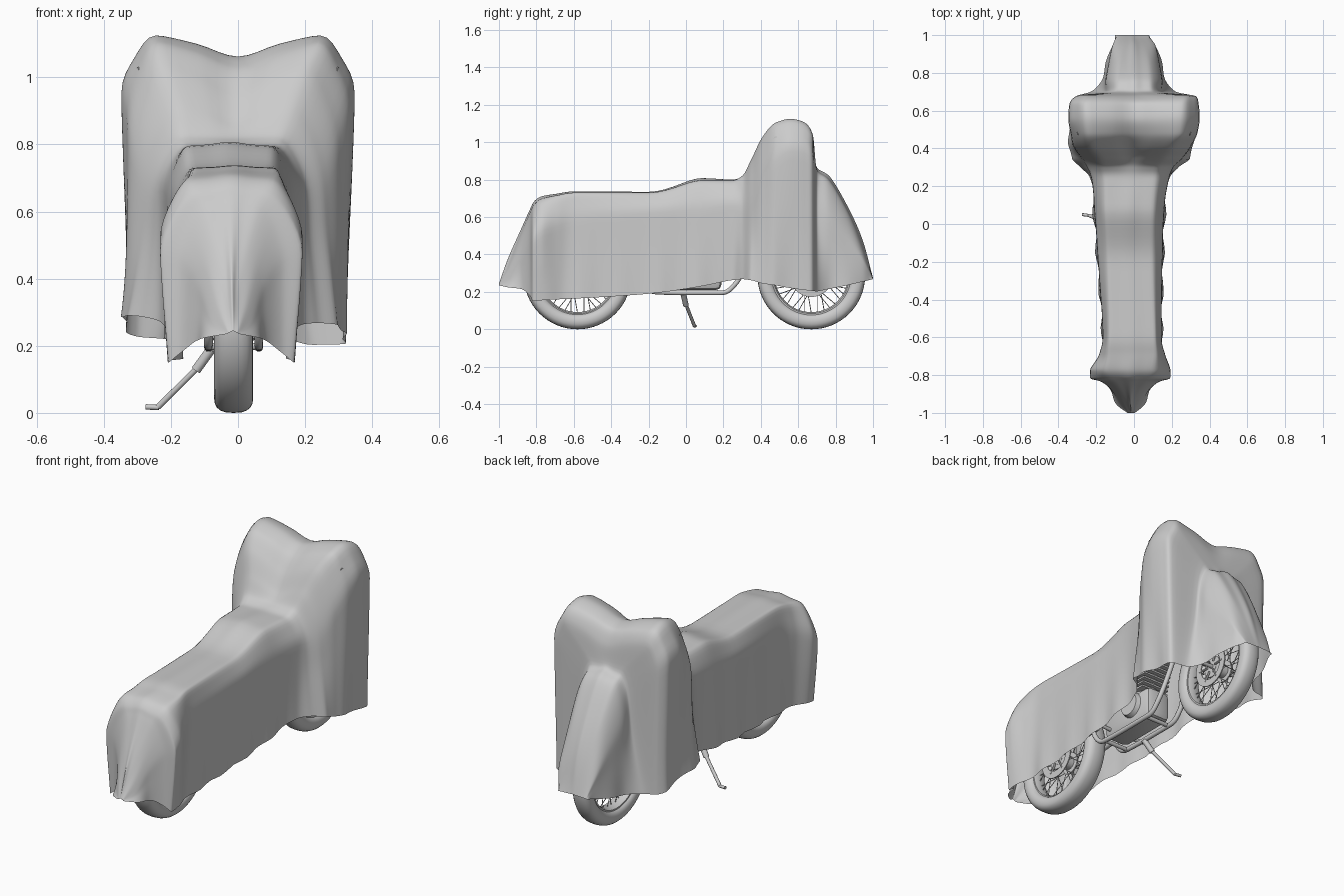
import bpy, bmesh, math
from mathutils import Vector, Matrix

if "Cube" in bpy.data.objects:
    bpy.data.objects.remove(bpy.data.objects["Cube"])

CX = -0.013  # wheel centre line


def smooth_rows(rows, steps):
    """Overshoot-free smooth interpolation through rows of numbers."""
    n, dim = len(rows), len(rows[0])
    tan = [[0.0] * dim for _ in rows]
    for k in range(dim):
        d = [rows[i + 1][k] - rows[i][k] for i in range(n - 1)]
        tan[0][k], tan[-1][k] = d[0], d[-1]
        for i in range(1, n - 1):
            if d[i - 1] * d[i] > 0:
                tan[i][k] = 2 * d[i - 1] * d[i] / (d[i - 1] + d[i])
    out = []
    for i in range(n - 1):
        for s in range(steps):
            t = s / steps
            a, b = 2*t**3 - 3*t*t + 1, t**3 - 2*t*t + t
            c, e = 3*t*t - 2*t**3, t**3 - t*t
            out.append([a * rows[i][k] + b * tan[i][k] + c * rows[i + 1][k] + e * tan[i + 1][k]
                        for k in range(dim)])
    out.append(list(rows[-1]))
    return out


def finish(name, bm, angle=40):
    me = bpy.data.meshes.new(name)
    bmesh.ops.recalc_face_normals(bm, faces=bm.faces)
    bm.to_mesh(me)
    bm.free()
    ob = bpy.data.objects.new(name, me)
    bpy.context.collection.objects.link(ob)
    me.shade_smooth()
    me.set_sharp_from_angle(angle=math.radians(angle))
    return ob


def rod(bm, a, b, r, sides=12, r2=None):
    a, b = Vector(a), Vector(b)
    m = Matrix.Translation((a + b) / 2) @ (b - a).to_track_quat('Z', 'Y').to_matrix().to_4x4()
    bmesh.ops.create_cone(bm, cap_ends=True, segments=sides, radius1=r,
                          radius2=r if r2 is None else r2, depth=(b - a).length, matrix=m)


def lathe(bm, profile, y, z, segs=64):
    """Spin a closed (x, radius) profile round the wheel axle."""
    rings = []
    for i in range(segs):
        a = 2 * math.pi * i / segs
        rings.append([bm.verts.new((CX + x, y + r * math.cos(a), z + r * math.sin(a)))
                      for x, r in profile])
    m = len(profile)
    for i in range(segs):
        p, q = rings[i], rings[(i + 1) % segs]
        for j in range(m):
            bm.faces.new((p[j], p[(j + 1) % m], q[(j + 1) % m], q[j]))


def tube(name, pts, r):
    cu = bpy.data.curves.new(name, 'CURVE')
    cu.dimensions = '3D'
    cu.bevel_depth, cu.bevel_resolution, cu.use_fill_caps = r, 3, True
    path = smooth_rows(pts, 6)
    sp = cu.splines.new('POLY')
    sp.points.add(len(path) - 1)
    for p, c in zip(sp.points, path):
        p.co = (*c, 1)
    sp.use_smooth = True
    ob = bpy.data.objects.new(name, cu)
    bpy.context.collection.objects.link(ob)


# Cover sections: y, x shift, hem width, hem z, shoulder width, shoulder z, crown width, crown z, centre z
rear = [
    (-1.00, -.015, .02, .235, .015, .237, .01, .24, .245),
    (-.955, -.018, .07, .225, .05, .27, .02, .33, .37),
    (-.88, -.02, .11, .215, .10, .38, .05, .51, .54),
    (-.835, -.02, .155, .18, .155, .45, .08, .62, .64),
    (-.815, -.02, .188, .15, .212, .48, .11, .66, .68),
    (-.775, -.02, .182, .155, .212, .52, .125, .695, .71),
    (-.69, -.01, .165, .16, .175, .55, .125, .715, .725),
    (-.58, -.01, .158, .165, .155, .58, .12, .73, .738),
    (-.20, -.02, .175, .19, .170, .62, .115, .73, .735),
    (.08, -.025, .19, .23, .185, .64, .125, .795, .808),
    (.24, -.02, .20, .262, .205, .66, .13, .795, .80)]
front = [
    (.30, -.02, .255, .268, .225, .66, .14, .82, .815),
    (.35, -.01, .315, .262, .265, .70, .165, .91, .86),
    (.41, -.01, .318, .245, .31, .80, .21, 1.03, .95),
    (.48, 0, .318, .235, .335, .90, .24, 1.105, 1.03),
    (.56, 0, .32, .22, .348, .95, .245, 1.125, 1.062),
    (.635, 0, .315, .21, .342, .94, .25, 1.105, 1.045),
    (.678, .01, .295, .205, .315, .90, .25, 1.04, .97),
    (.70, 0, .22, .203, .14, .72, .09, .85, .865),
    (.76, 0, .175, .215, .15, .60, .085, .80, .825),
    (.86, 0, .14, .235, .13, .48, .075, .635, .665),
    (.945, 0, .12, .255, .115, .37, .06, .44, .475),
    (1.0, -.01, .09, .268, .08, .27, .04, .272, .274)]

# Cloth cover
bm = bmesh.new()
grid = []
for y, cx, hw, hz, sw, sz, cw, cz, z0 in smooth_rows(rear + front, 7):
    half = [(hw, hz), (.35 * sw + .65 * hw, .7 * hz + .3 * sz), (.75 * sw + .25 * hw, .35 * hz + .65 * sz),
            (sw, sz), (.62 * sw + .38 * cw, sz + .62 * (cz - sz)), (cw, cz), (cw * .5, .6 * cz + .4 * z0)]
    sec = [(-x, z) for x, z in half] + [(0, z0)] + [(x, z) for x, z in reversed(half)]
    bar = math.exp(-((y - .5) / .2) ** 2)
    row = []
    for x, z in smooth_rows(sec, 4):
        low = max(0, min(1, (z0 - z) / max(.05, z0 - hz)))
        fold = .008 * math.sin(y * 31) * low ** 2 * (1 if x > 0 else -1)
        left = (.05 * low ** 4 if x < 0 else 0) * bar
        fx = x + cx + fold * min(1, abs(x) / .1) - left * .4
        row.append(bm.verts.new((fx, y, z + left)))
    grid.append(row)
for p, q in zip(grid, grid[1:]):
    for j in range(len(p) - 1):
        bm.faces.new((p[j], p[j + 1], q[j + 1], q[j]))
finish("cloth_cover", bm, 80)

# Wheels: tyre, rim, hub, brake disc and spokes
R = .288
for label, y, w in (("rear", -.58, .058), ("front", .67, .052)):
    bm = bmesh.new()
    prof = []
    for i in range(20):
        a = 2 * math.pi * i / 20
        c, s = math.cos(a), math.sin(a)
        prof.append((w * math.copysign(abs(c) ** .75, c), R - .042 + .042 * math.copysign(abs(s) ** .85, s)))
    lathe(bm, prof, y, R)
    finish(label + "_tyre", bm, 60)
    bm = bmesh.new()
    lathe(bm, [(-.036, .216), (.036, .216), (.036, .204), (.018, .196), (-.018, .196), (-.036, .204)], y, R)
    finish(label + "_rim", bm)
    bm = bmesh.new()
    rod(bm, (CX - .045, y, R), (CX + .045, y, R), .035, 24)
    rod(bm, (CX - .11, y, R), (CX + .11, y, R), .011)
    for s in (-1, 1):
        rod(bm, (CX + s * .036, y, R), (CX + s * .044, y, R), .06, 32)
    finish(label + "_hub", bm)
    bm = bmesh.new()
    lathe(bm, [(.050, .115), (.056, .115), (.056, .075), (.050, .075)], y, R)
    for i in range(6):
        a = i * math.pi / 3
        rod(bm, (CX + .05, y + .03 * math.cos(a), R + .03 * math.sin(a)),
            (CX + .053, y + .09 * math.cos(a), R + .09 * math.sin(a)), .006, 6)
    finish(label + "_brake_disc", bm)
    bm = bmesh.new()
    for i in range(36):
        a = 2 * math.pi * i / 36
        b = a + (.5 if i % 4 < 2 else -.5)
        x = .04 if i % 2 else -.04
        rod(bm, (CX + x, y + .055 * math.cos(b), R + .055 * math.sin(b)),
            (CX, y + .202 * math.cos(a), R + .202 * math.sin(a)), .0022, 6)
    finish(label + "_spokes", bm)

# Frame rails, swing arm, shocks and fork on both sides
for side, s in (("left", -1), ("right", 1)):
    x = CX + s * .075
    tube(side + "_cradle_tube", [(x, -.27, .42), (x, -.25, .28), (x, -.17, .20), (x, 0, .195), (x, .19, .195),
                                 (x, .27, .25), (CX + s * .05, .34, .42), (CX + s * .02, .43, .72)], .013)
    tube(side + "_seat_rail", [(CX + s * .02, .43, .72), (x, .1, .66), (x, -.3, .62), (x, -.72, .62)], .013)
    bm = bmesh.new()
    rod(bm, (x, -.22, .30), (CX + s * .088, -.58, R), .015)
    rod(bm, (CX + s * .09, -.56, R), (CX + s * .09, -.45, .60), .018)
    finish(side + "_swing_arm_and_shock", bm)
    bm = bmesh.new()
    rod(bm, (CX + s * .085, .67, R), (CX + s * .085, .575, .55), .02)
    rod(bm, (CX + s * .085, .575, .55), (CX + s * .085, .47, .86), .015)
    finish(side + "_fork_leg", bm)
    bm = bmesh.new()
    rod(bm, (CX + s * .06, -.12, .245), (CX + s * .15, -.12, .25), .010)
    finish(side + "_foot_peg", bm)
    tube(side + "_handlebar", [(0, .48, .88), (s * .1, .49, .95), (s * .2, .51, 1.02), (s * .3, .48, 1.02)], .012)

# Engine: crankcase with bevelled edges and finned cylinder
bm = bmesh.new()
bmesh.ops.create_cube(bm, size=1, matrix=Matrix.Translation((CX, .01, .295)) @ Matrix.Diagonal((.15, .36, .17, 1)))
bmesh.ops.bevel(bm, geom=bm.edges[:], offset=.03, segments=2, affect='EDGES', profile=.5)
for s in (-1, 1):
    rod(bm, (CX + s * .07, .06, .31), (CX + s * .10, .06, .31), .07, 28, .06)
finish("engine_crankcase", bm, 30)
bm = bmesh.new()
for i in range(8):
    bmesh.ops.create_cube(bm, size=1, matrix=Matrix.Translation((CX, .07 + i * .006, .39 + i * .024))
                          @ Matrix.Diagonal((.17, .17, .010, 1)))
rod(bm, (CX, .065, .36), (CX, .115, .58), .065, 24)
finish("engine_cylinder", bm)

# Cradle cross members
bm = bmesh.new()
for y in (-.16, .17):
    rod(bm, (CX - .075, y, .198), (CX + .075, y, .198), .011)
finish("cradle_cross_members", bm)

# Side stand with foot
bm = bmesh.new()
rod(bm, (-.08, -.015, .19), (-.125, 0, .128), .015)
rod(bm, (-.115, -.003, .14), (-.238, .045, .018), .009)
rod(bm, (-.236, .045, .016), (-.275, .05, .018), .008)
finish("side_stand", bm)
